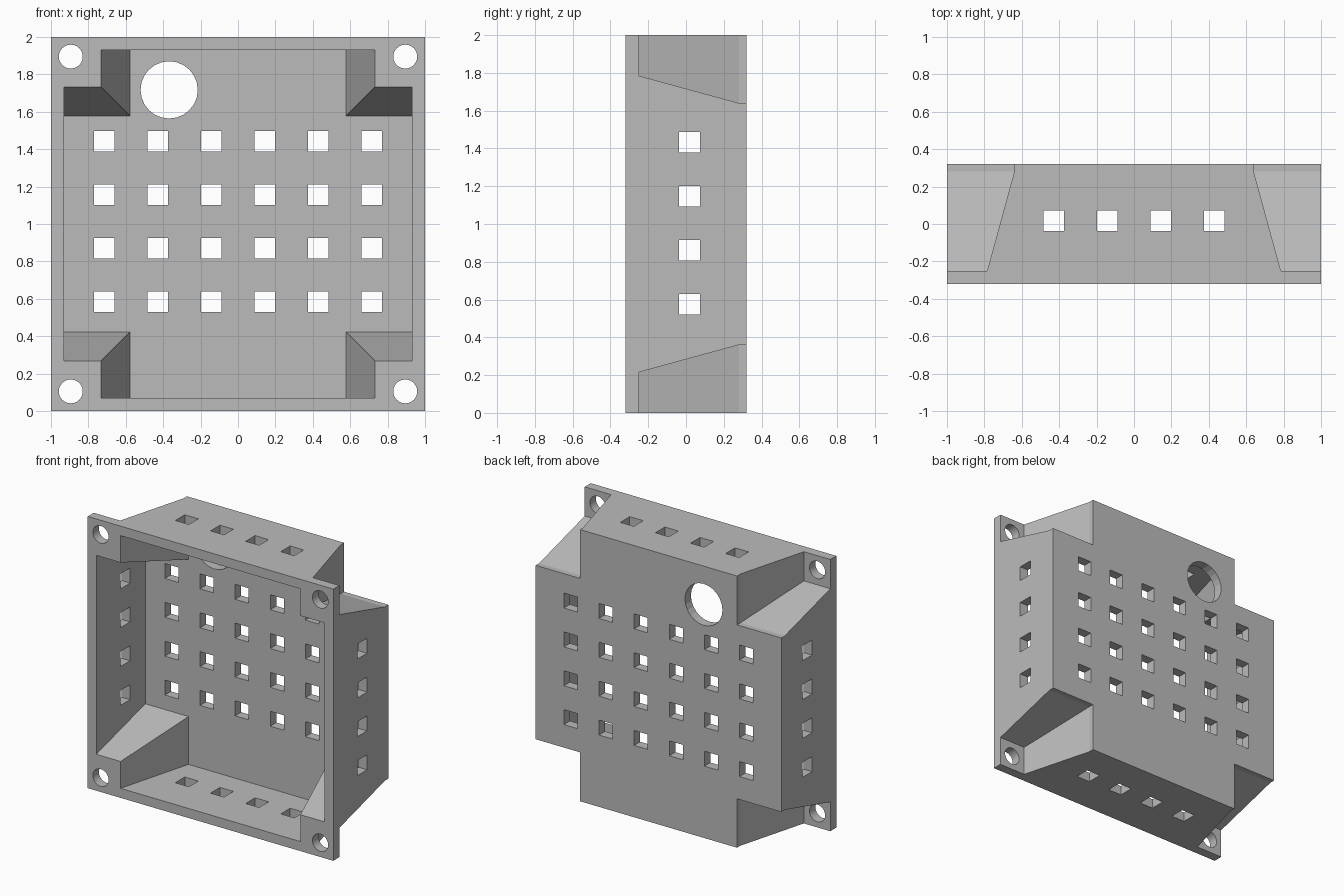
import bpy, bmesh
from math import radians
from mathutils import Matrix, Vector

if "Cube" in bpy.data.objects:
    bpy.data.objects.remove(bpy.data.objects["Cube"], do_unlink=True)

FRONT, BACK = -0.32, 0.32
SIGNS = (-1, 1)
PITCH = 0.286          # spacing of the vent holes
VENT = 0.11            # width of a vent hole


def box(bm, centre, size):
    bmesh.ops.create_cube(bm, size=1, matrix=Matrix.Translation(centre) @ Matrix.Diagonal((*size, 1)))


def bore(bm, x, y, z, radius, depth):
    bmesh.ops.create_cone(bm, cap_ends=True, segments=24, radius1=radius, radius2=radius, depth=depth,
                          matrix=Matrix.Translation((x, y, z)) @ Matrix.Rotation(radians(90), 4, 'X'))


def loft(bm, sections):
    """Skin (y, outline) sections of equal point count into a closed solid."""
    rings = [[bm.verts.new((x, y, z + 1)) for x, z in outline] for y, outline in sections]
    bm.faces.new(rings[0])
    bm.faces.new(rings[-1])
    for a, b in zip(rings, rings[1:]):
        for i in range(len(a)):
            j = (i + 1) % len(a)
            bm.faces.new((a[i], a[j], b[j], b[i]))


def cross(w, n):
    """Square outline of half width w, with corners stepped in to n."""
    quarter = [Vector((w, n)), Vector((n, n)), Vector((n, w))]
    return [Matrix.Rotation(radians(90 * k), 2) @ p for k in range(4) for p in quarter]


def make_object(name, bm):
    bmesh.ops.recalc_face_normals(bm, faces=bm.faces)
    mesh = bpy.data.meshes.new(name)
    bm.to_mesh(mesh)
    bm.free()
    obj = bpy.data.objects.new(name, mesh)
    bpy.context.collection.objects.link(obj)
    return obj


def cut(target, name, bm):
    cutter = make_object(name, bm)
    cutter.hide_render = True
    mod = target.modifiers.new(name, 'BOOLEAN')
    mod.operation, mod.solver, mod.object = 'DIFFERENCE', 'EXACT', cutter
    bpy.context.view_layer.objects.active = target
    bpy.ops.object.modifier_apply(modifier=name)
    bpy.data.objects.remove(cutter, do_unlink=True)


# Solid block
bm = bmesh.new()
box(bm, (0, 0, 1), (2, BACK - FRONT, 2))
housing = make_object("vented_housing", bm)

# Tapered corner recesses behind the front flange
bm = bmesh.new()
for sx in SIGNS:
    for sz in SIGNS:
        loft(bm, [(y, [(sx * a, sz * b) for a, b in ((n, n), (1.1, n), (1.1, 1.1), (n, 1.1))])
                  for y, n in ((-0.25, 0.785), (0.28, 0.64), (0.4, 0.64))])
cut(housing, "corner_recesses", bm)

# Open cavity that follows the recesses at constant wall thickness
bm = bmesh.new()
loft(bm, [(-0.4, cross(0.93, 0.732)), (FRONT, cross(0.93, 0.732)), (0.25, cross(0.93, 0.578))])
cut(housing, "cavity", bm)

# Vent grid, wall vents, cable hole and screw holes
bm = bmesh.new()
for row in range(4):
    offset = (row - 1.5) * PITCH
    for col in range(6):
        box(bm, ((col - 2.5) * PITCH, 0.28, 1.013 + offset), (VENT, 0.2, VENT))
    for s in SIGNS:
        box(bm, (s * 0.97, 0.018, 1.004 + offset), (0.2, VENT, VENT))
        box(bm, (offset, 0.018, 1 + s * 0.97), (VENT, VENT, 0.2))
bore(bm, -0.368, 0.28, 1.717, 0.153, 0.2)
for sx in SIGNS:
    for sz in SIGNS:
        bore(bm, sx * 0.894, -0.29, 1 + sz * 0.895, 0.064, 0.2)
cut(housing, "openings", bm)

# Plain grey finish
grey = bpy.data.materials.new("grey")
grey.use_nodes = True
colour = (0.5, 0.5, 0.5, 1)
grey.diffuse_color = colour
grey.node_tree.nodes["Principled BSDF"].inputs["Base Color"].default_value = colour
housing.data.materials.clear()
housing.data.materials.append(grey)
for face in housing.data.polygons:
    face.material_index = 0
    face.use_smooth = False
